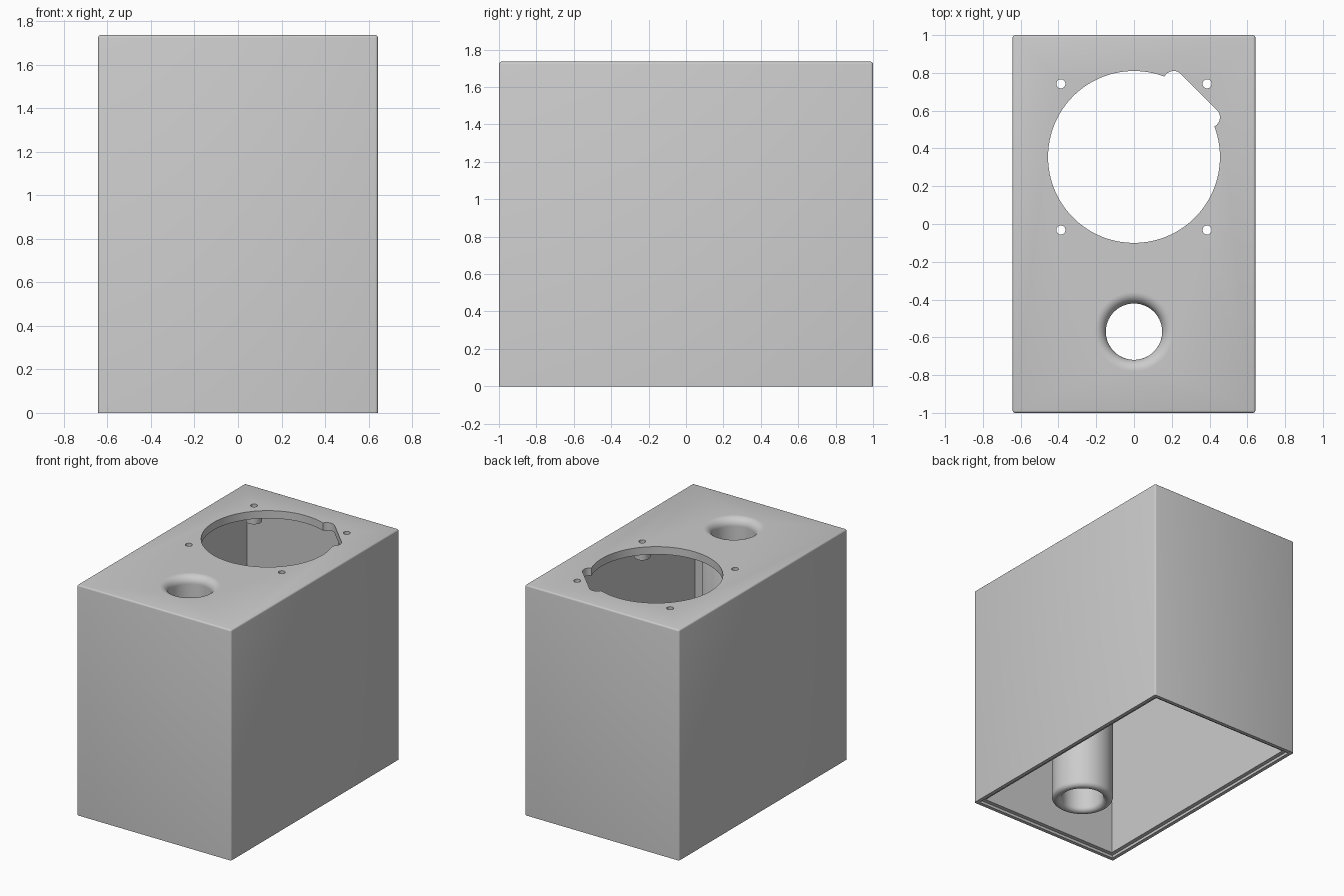
import bpy, bmesh, math
from mathutils import Matrix, Vector

if "Cube" in bpy.data.objects:
    bpy.data.objects.remove(bpy.data.objects["Cube"], do_unlink=True)

WIDTH, DEPTH, HEIGHT = 1.285, 2.0, 1.735
WALL = 0.058
DRIVER = Vector((0, 0.355))      # centre of the large opening
SCREW = 0.387                    # screw offset from that centre
PORT_Y = -0.57

grey = bpy.data.materials.new("matte grey")
grey.use_nodes = True
COLOUR = (0.6, 0.6, 0.6, 1)
grey.diffuse_color = COLOUR
grey.node_tree.nodes["Principled BSDF"].inputs["Base Color"].default_value = COLOUR


def finish(bm, name):
    bmesh.ops.recalc_face_normals(bm, faces=bm.faces)
    mesh = bpy.data.meshes.new(name)
    bm.to_mesh(mesh)
    bm.free()
    mesh.materials.append(grey)
    obj = bpy.data.objects.new(name, mesh)
    bpy.context.collection.objects.link(obj)
    return obj


def activate(obj):
    bpy.ops.object.select_all(action="DESELECT")
    obj.select_set(True)
    bpy.context.view_layer.objects.active = obj


def smooth(obj):
    activate(obj)
    bpy.ops.object.shade_smooth_by_angle(angle=math.radians(35))


def box(name, width, depth, low, high):
    bm = bmesh.new()
    place = Matrix.Translation((0, 0, (low + high) / 2)) @ Matrix.Diagonal((width, depth, high - low, 1))
    bmesh.ops.create_cube(bm, size=1, matrix=place)
    return finish(bm, name)


def prism(name, outline, low, high):
    bm = bmesh.new()
    face = bm.faces.new([bm.verts.new((x, y, low)) for x, y in outline])
    top = bmesh.ops.extrude_face_region(bm, geom=[face])["geom"]
    bmesh.ops.translate(bm, vec=(0, 0, high - low), verts=[v for v in top if isinstance(v, bmesh.types.BMVert)])
    return finish(bm, name)


def arc(cx, cy, radius, start, end, steps):
    angles = [math.radians(start + (end - start) * i / steps) for i in range(steps + 1)]
    return [(cx + radius * math.cos(a), cy + radius * math.sin(a)) for a in angles]


def disc(cx, cy, radius, steps=48):
    return arc(cx, cy, radius, 0, 360, steps)[:-1]


def lathe(name, profile, cx, cy, steps):
    """Revolve a closed (radius, height) outline about a vertical axis."""
    bm = bmesh.new()
    rings = []
    for i in range(steps):
        a = math.tau * i / steps
        rings.append([bm.verts.new((cx + r * math.cos(a), cy + r * math.sin(a), z)) for r, z in profile])
    n = len(profile)
    for i, ring in enumerate(rings):
        after = rings[(i + 1) % steps]
        for j in range(n):
            k = (j + 1) % n
            bm.faces.new((ring[j], after[j], after[k], ring[k]))
    obj = finish(bm, name)
    smooth(obj)
    return obj


def cut(obj, cutter):
    mod = obj.modifiers.new("cut", "BOOLEAN")
    mod.operation, mod.solver, mod.object = "DIFFERENCE", "EXACT", cutter
    activate(obj)
    bpy.ops.object.modifier_apply(modifier=mod.name)
    bpy.data.objects.remove(cutter, do_unlink=True)


# Cabinet shell with eased vertical and top edges
cabinet = box("cabinet", WIDTH, DEPTH, 0, HEIGHT)
bm = bmesh.new()
bm.from_mesh(cabinet.data)
edges = [e for e in bm.edges if max(v.co.z for v in e.verts) > HEIGHT - 0.01]
bmesh.ops.bevel(bm, geom=edges, offset=0.012, segments=3, profile=0.5, affect="EDGES")
bm.to_mesh(cabinet.data)
bm.free()

# Cavity and the shallow rebate around the open underside
cut(cabinet, box("cavity_cutter", WIDTH - 2 * WALL, DEPTH - 2 * WALL, -0.2, HEIGHT - WALL))
cut(cabinet, box("rebate_cutter", WIDTH - 0.055, DEPTH - 0.055, -0.2, 0.02))

# Large round opening with its diagonal terminal notch
low, high = HEIGHT - 0.2, HEIGHT + 0.2
cut(cabinet, prism("opening_cutter", disc(*DRIVER, 0.455, 128), low, high))
first, second = DRIVER + Vector((0.40, 0.21)), DRIVER + Vector((0.21, 0.40))
notch = arc(*first, 0.055, -45 - 90, 45, 20) + arc(*second, 0.055, 45, 225, 20)
cut(cabinet, prism("notch_cutter", notch, low, high))

# Screw holes, each with a boss under the top panel
for sx in (-1, 1):
    for sy in (-1, 1):
        x, y = sx * SCREW, DRIVER.y + sy * SCREW
        cut(cabinet, prism("screw_cutter", disc(x, y, 0.024, 32), low, high))
        side = ("right" if sx < 0 else "left") + ("_front" if sy < 0 else "_back")
        top, bottom = HEIGHT - WALL / 2, HEIGHT - 0.117
        lathe("screw_boss_" + side, [(0.024, top), (0.024, bottom), (0.055, bottom), (0.055, top)], x, y, 32)

# Port tube: flared mouth, straight bore, rounded inner end
MOUTH, BORE, OUTER, END = 0.207, 0.149, 0.218, 0.065
cut(cabinet, prism("port_cutter", disc(0, PORT_Y, MOUTH, 96), low, high))
flare = MOUTH - BORE
lip = (OUTER - BORE) / 2
profile = arc(MOUTH, HEIGHT - flare, flare, 90, 180, 12)
profile += arc(BORE + lip, END + lip, lip, 180, 360, 16)
profile += [(OUTER, HEIGHT - WALL / 2)]
lathe("port_tube", profile, 0, PORT_Y, 96)
smooth(cabinet)
